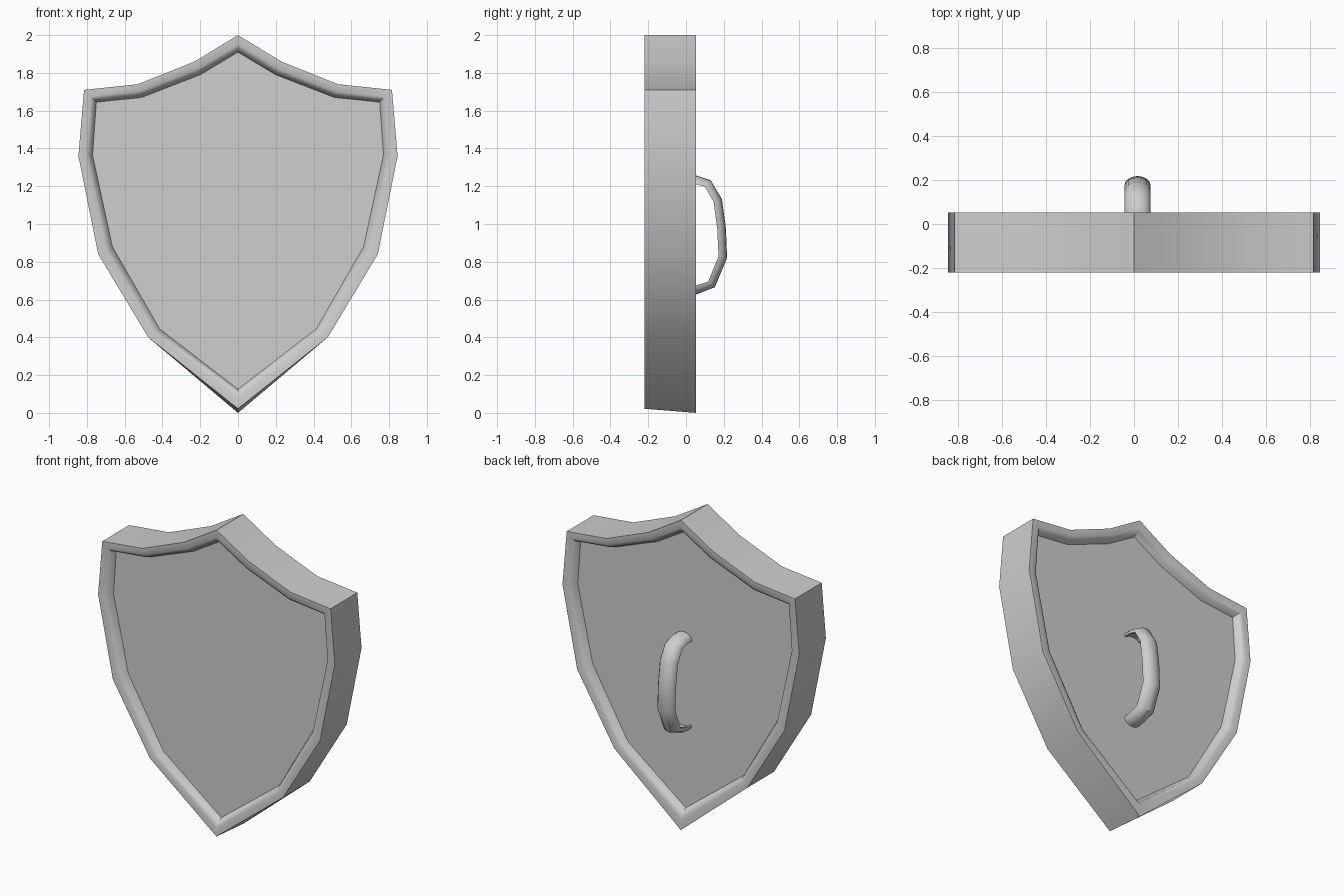
import bpy, bmesh, math
from mathutils import Vector

cube = bpy.data.objects.get("Cube")
if cube:
    bpy.data.objects.remove(cube, do_unlink=True)

grey = bpy.data.materials.new("plain_grey")
grey.use_nodes = True
COLOR = (0.62, 0.62, 0.62, 1)
grey.diffuse_color = COLOR
grey.node_tree.nodes["Principled BSDF"].inputs["Base Color"].default_value = COLOR


def loft(name, rings, angle):
    """Skin closed rings of equal length and cap both ends."""
    bm = bmesh.new()
    loops = [[bm.verts.new(p) for p in ring] for ring in rings]
    for a, b in zip(loops, loops[1:]):
        n = len(a)
        for i in range(n):
            j = (i + 1) % n
            bm.faces.new((a[i], a[j], b[j], b[i]))
    bm.faces.new(loops[0])
    bm.faces.new(loops[-1])
    bmesh.ops.recalc_face_normals(bm, faces=bm.faces)
    mesh = bpy.data.meshes.new(name)
    bm.to_mesh(mesh)
    bm.free()
    mesh.materials.append(grey)
    obj = bpy.data.objects.new(name, mesh)
    bpy.context.collection.objects.link(obj)
    bpy.ops.object.select_all(action="DESELECT")
    obj.select_set(True)
    bpy.context.view_layer.objects.active = obj
    bpy.ops.object.shade_smooth_by_angle(angle=math.radians(angle))
    return obj


# Shield outline and panel outline, right half from top point to bottom point
OUTER = [(0, 2.0), (0.23, 1.86), (0.53, 1.74), (0.815, 1.71),
         (0.845, 1.36), (0.74, 0.84), (0.475, 0.40), (0, 0.0)]
INNER = [(0, 1.91), (0.20, 1.79), (0.51, 1.67), (0.75, 1.645),
         (0.77, 1.365), (0.665, 0.88), (0.415, 0.445), (0, 0.125)]
FRONT, BACK = -0.22, 0.053


def outline(t, y, tip=0.0):
    """Mirrored ring, t of the way from the outer edge to the panel."""
    half = [Vector((a, y, b)).lerp(Vector((c, y, d)), t)
            for (a, b), (c, d) in zip(OUTER, INNER)]
    half[-1].z += tip * (1 - t)
    return half + [Vector((-p.x, p.y, p.z)) for p in half[-2:0:-1]]


# Rim with a softened inner lip stepping down to the recessed panel
LIP = [(1, 0.05), (0.8, 0.012), (0.55, 0), (0, 0)]
rings = [outline(t, FRONT + d, 0.022) for t, d in LIP]
rings += [outline(t, BACK - d) for t, d in reversed(LIP)]
loft("shield_body", rings, 40)

# Handle: a crescent-section strap bowed out from the back panel
PATH = [(-0.01, 1.235), (0.05, 1.234), (0.115, 1.215), (0.168, 1.125),
        (0.188, 0.98), (0.195, 0.825), (0.135, 0.68), (0.05, 0.65), (-0.01, 0.645)]
path = [Vector((0.016, y, z)) for y, z in PATH]
arc = [math.pi * i / 8 for i in range(9)]
section = [(0.06 * math.cos(a), 0.046 * math.sin(a) - 0.023) for a in arc]
section += [(0.045 * math.cos(a), 0.016 * math.sin(a) - 0.023) for a in reversed(arc)]
handle_rings = []
for i, p in enumerate(path):
    t = (path[min(i + 1, len(path) - 1)] - path[max(i - 1, 0)]).normalized()
    out = Vector((0, -t.z, t.y))
    handle_rings.append([p + Vector((u, 0, 0)) + out * v for u, v in section])
loft("back_handle", handle_rings, 45)
